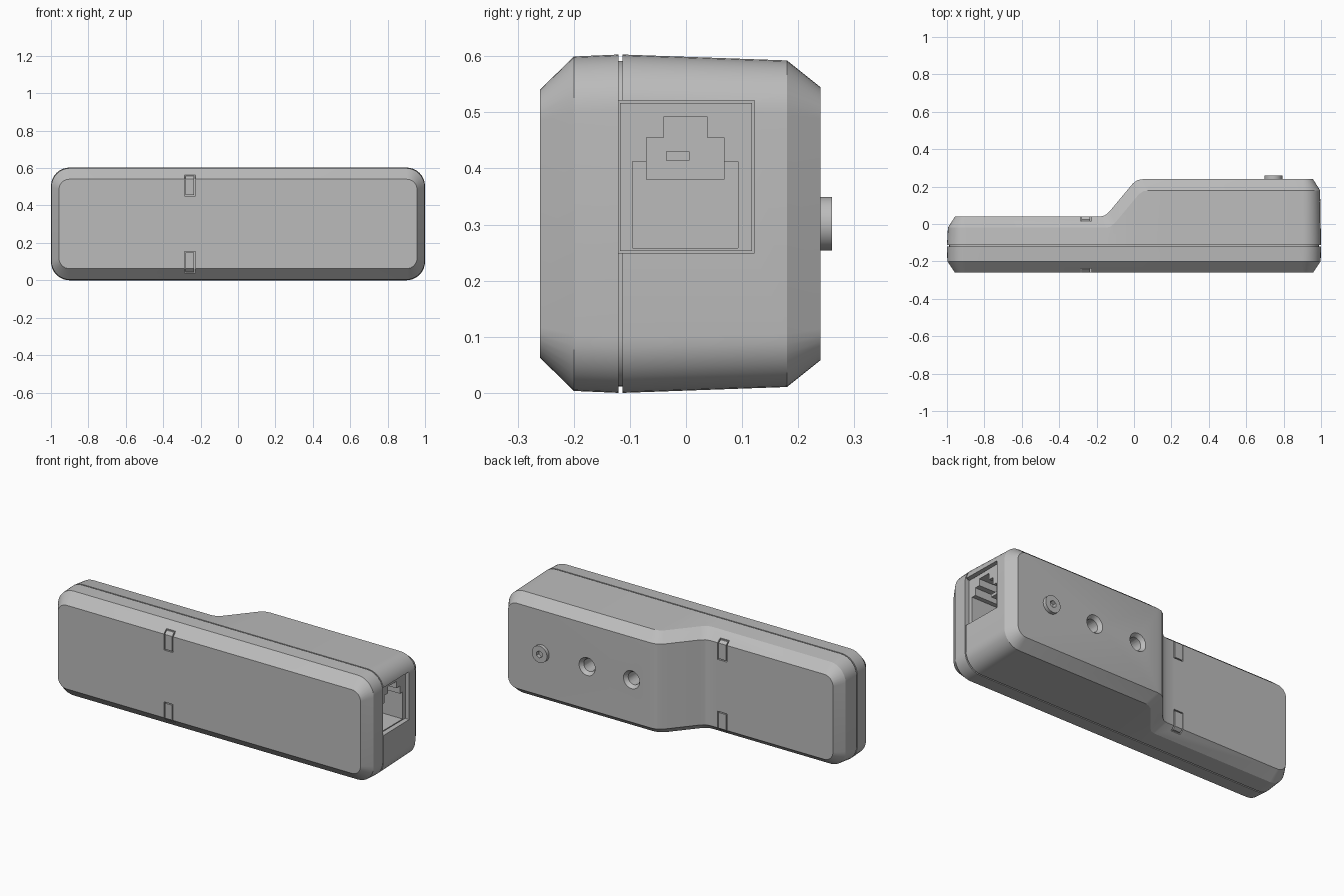
import bpy, bmesh, math
from mathutils import Matrix, Vector

cube = bpy.data.objects.get("Cube")
if cube:
    bpy.data.objects.remove(cube, do_unlink=True)

MID = 0.3015  # height of the case centre line

grey = bpy.data.materials.new("case grey")
grey.use_nodes = True
colour = (0.5, 0.5, 0.5, 1)
grey.diffuse_color = colour
grey.node_tree.nodes["Principled BSDF"].inputs["Base Color"].default_value = colour


def finish(name, bm):
    bmesh.ops.recalc_face_normals(bm, faces=bm.faces)
    mesh = bpy.data.meshes.new(name)
    bm.to_mesh(mesh)
    bm.free()
    mesh.materials.append(grey)
    ob = bpy.data.objects.new(name, mesh)
    bpy.context.collection.objects.link(ob)
    return ob


def box(name, x, y, z):
    bm = bmesh.new()
    bmesh.ops.create_cube(bm, size=1)
    for v in bm.verts:
        v.co = Vector([(a + b) / 2 + c * (b - a) for (a, b), c in zip((x, y, z), v.co)])
    return finish(name, bm)


def disc(name, x, y0, y1, r0, r1, sides=32):
    """Cylinder or cone along y, radius r0 at y0 and r1 at y1."""
    bm = bmesh.new()
    turn = Matrix.Translation((x, (y0 + y1) / 2, MID)) @ Matrix.Rotation(-math.pi / 2, 4, 'X')
    bmesh.ops.create_cone(bm, cap_ends=True, segments=sides, radius1=r0, radius2=r1,
                          depth=y1 - y0, matrix=turn)
    return finish(name, bm)


def cut(target, cutter):
    mod = target.modifiers.new("cut", 'BOOLEAN')
    mod.operation = 'DIFFERENCE'
    mod.solver = 'EXACT'
    mod.object = cutter
    bpy.context.view_layer.objects.active = target
    bpy.ops.object.modifier_apply(modifier=mod.name)
    bpy.data.objects.remove(cutter, do_unlink=True)


def ring(half_x, half_z, r, left_y, right_y, middle=()):
    """Upper half of a rounded rectangle, from left to right."""
    arc = [(math.cos(i * math.pi / 16), math.sin(i * math.pi / 16)) for i in range(9)]
    left = [(-half_x + r - r * c, left_y, half_z - r + r * s) for c, s in arc]
    right = [(half_x - r + r * c, right_y, half_z - r + r * s) for c, s in reversed(arc)]
    return left + [(x, y, half_z) for x, y in middle] + right


def shell(name, rings):
    """Skin through the rings, each mirrored about the centre height."""
    bm = bmesh.new()
    tops = [[bm.verts.new((x, y, MID + z)) for x, y, z in r] for r in rings]
    lows = [[bm.verts.new((x, y, MID - z)) for x, y, z in r] for r in rings]
    loops = [t + l[::-1] for t, l in zip(tops, lows)]
    n = len(loops[0])
    for a, b in zip(loops, loops[1:]):
        for i in range(n):
            j = (i + 1) % n
            bm.faces.new((a[i], a[j], b[j], b[i]))
    for t, l in ((tops[0], lows[0]), (tops[-1], lows[-1])):
        for i in range(len(t) - 1):
            bm.faces.new((t[i], t[i + 1], l[i + 1], l[i]))
    bmesh.ops.dissolve_limit(bm, angle_limit=0.001, verts=bm.verts, edges=bm.edges)
    return finish(name, bm)


# Front half of the case, with a chamfered rim
front = shell("front_shell", [
    ring(1.0, 0.3015, 0.1, -0.12, -0.12),
    ring(0.998, 0.298, 0.1, -0.2, -0.2),
    ring(0.957, 0.239, 0.055, -0.26, -0.26)])

# Back half: thin on the right, sloping up to the thick connector end
step = [(-0.18, 0.04), (-0.155, 0.046), (-0.13, 0.068), (-0.005, 0.218), (0.02, 0.235), (0.05, 0.24)]
back = shell("back_shell", [
    ring(1.0, 0.3015, 0.1, -0.113, -0.113, [(x, -0.113) for x, y in step]),
    ring(0.995, 0.291, 0.095, -0.02, 0.18, [(x + 0.03, y - 0.06) for x, y in step]),
    ring(0.957, 0.243, 0.055, 0.04, 0.24, step)])

# Recessed seam between the halves
seam = shell("seam_core", [ring(0.988, 0.29, 0.09, y, y) for y in (-0.13, -0.1)])

# Snap tab outlines near the upper and lower edges
for shell_ob, ys in ((front, (-0.3, -0.236)), (back, (0.015, 0.1))):
    for side in (1, -1):
        za, zb = sorted((MID + side * 0.148, MID + side * 0.262))
        groove = box("groove", (-0.287, -0.228), ys, (za, zb))
        cut(groove, box("tab", (-0.281, -0.234), (-1, 1), (za + 0.006, zb - 0.006)))
        cut(shell_ob, groove)

# Countersunk sockets on the back
for x in (0.457, 0.176):
    cut(back, disc("bore", x, 0.12, 0.3, 0.036, 0.036))
    cut(back, disc("countersink", x, 0.215, 0.2425, 0.033, 0.053))

# Round button with a hexagonal recess
button = disc("back_button", 0.745, 0.2, 0.26, 0.048, 0.048)
cut(button, disc("hex_recess", 0.745, 0.225, 0.3, 0.02, 0.02, 6))

# Connector block set in the left end
for ob in (back, seam):
    cut(ob, box("opening", (0.6, 1.1), (-0.14, 0.122), (0.249, 0.521)))
jack = box("connector_block", (0.59, 0.975), (-0.118, 0.118), (0.253, 0.517))
for x0, ys, zs in ((0.8, (-0.095, 0.093), (0.258, 0.412)),
                   (0.72, (-0.07, 0.068), (0.38, 0.455)),
                   (0.72, (-0.039, 0.037), (0.44, 0.493))):
    cut(jack, box("cavity", (x0, 1.1), ys, zs))
ledge = box("connector_ledge", (0.7, 0.9), (-0.036, 0.006), (0.414, 0.43))

# Smooth the rounded corners and keep the edges crisp
bpy.ops.object.select_all(action='DESELECT')
for ob in (front, back, seam, button, jack, ledge):
    ob.select_set(True)
bpy.context.view_layer.objects.active = front
bpy.ops.object.shade_smooth_by_angle(angle=math.radians(22))
